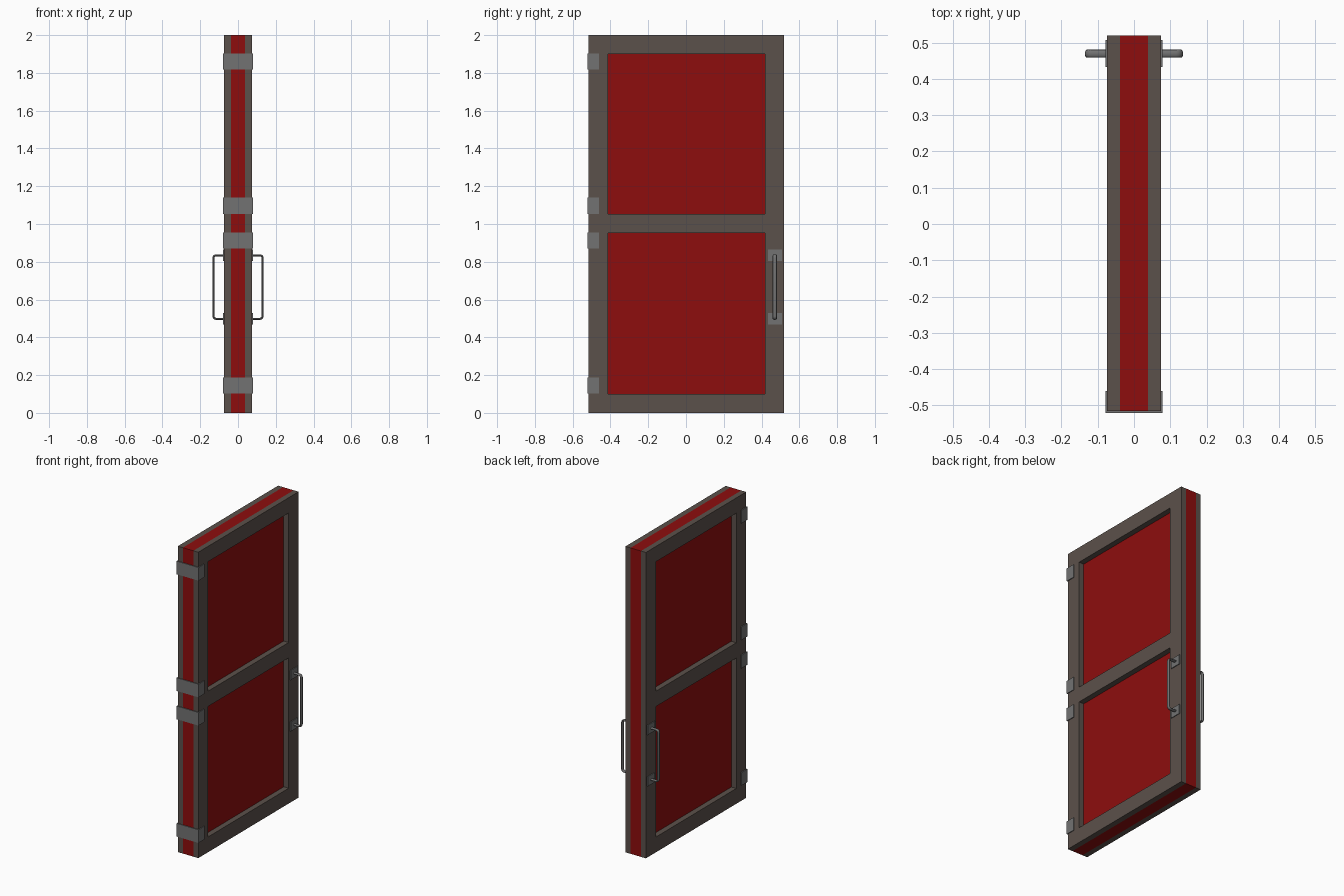
import bpy, bmesh, math
from mathutils import Vector

if "Cube" in bpy.data.objects:
    bpy.data.objects.remove(bpy.data.objects["Cube"], do_unlink=True)


def material(name, colour):
    m = bpy.data.materials.new(name)
    m.use_nodes = True
    m.diffuse_color = colour
    m.node_tree.nodes["Principled BSDF"].inputs["Base Color"].default_value = colour
    return m


RED = material("deep red", (0.27, 0.004, 0.004, 1))
BROWN = material("grey brown", (0.105, 0.082, 0.07, 1))
GREY = material("steel grey", (0.17, 0.17, 0.17, 1))


def finish(name, bm, mat):
    bmesh.ops.recalc_face_normals(bm, faces=bm.faces)
    mesh = bpy.data.meshes.new(name)
    bm.to_mesh(mesh)
    bm.free()
    mesh.materials.append(mat)
    ob = bpy.data.objects.new(name, mesh)
    bpy.context.collection.objects.link(ob)
    return ob


def add_box(bm, x, y, z):
    """Add a box spanning the given (low, high) ranges."""
    verts = bmesh.ops.create_cube(bm, size=1)["verts"]
    for v in verts:
        v.co = [r[0] + (c + 0.5) * (r[1] - r[0]) for c, r in zip(v.co, (x, y, z))]


def box(name, x, y, z, mat):
    bm = bmesh.new()
    add_box(bm, x, y, z)
    return finish(name, bm, mat)


CORE, FACE, CLAMP = 0.038, 0.074, 0.079
FRONT, BACK, STILE = -0.516, 0.52, 0.102
HANDLE_Y, REACH = 0.47, 0.13


def handle(name, side):
    """Bent pull bar with an oval section, swept along a rounded U."""
    low, high, bend = 0.498, 0.834, 0.014
    path = [(FACE, low)]
    for centre, start in ((low + bend, -90), (high - bend, 0)):
        for i in range(5):
            a = math.radians(start + i * 22.5)
            path.append((REACH - bend + bend * math.cos(a), centre + bend * math.sin(a)))
    path.append((FACE, high))
    pts = [Vector((side * x, HANDLE_Y, z)) for x, z in path]
    bm = bmesh.new()
    rings = []
    across = Vector((0, 1, 0))
    for i, p in enumerate(pts):
        tangent = (pts[min(i + 1, len(pts) - 1)] - pts[max(i - 1, 0)]).normalized()
        normal = tangent.cross(across)
        angles = [math.tau * k / 12 for k in range(12)]
        rings.append([bm.verts.new(p + normal * 0.0055 * math.cos(a) + across * 0.011 * math.sin(a))
                      for a in angles])
    for r, s in zip(rings, rings[1:]):
        for k in range(12):
            n = (k + 1) % 12
            bm.faces.new((r[k], r[n], s[n], s[k]))
    bm.faces.new(rings[0])
    bm.faces.new(rings[-1])
    ob = finish(name, bm, GREY)
    for poly in ob.data.polygons:
        poly.use_smooth = len(poly.vertices) == 4


# Door slab
box("door_core", (-CORE, CORE), (FRONT, BACK), (0, 2), RED)

# Frame, handle and mounting plates on both faces
for side, label in ((-1, "right"), (1, "left")):
    x = sorted((side * CORE, side * FACE))
    box(label + "_hinge_stile", x, (FRONT, FRONT + STILE), (0, 2), BROWN)
    box(label + "_handle_stile", x, (BACK - STILE, BACK), (0, 2), BROWN)
    for rail, z in (("bottom", 0), ("middle", 0.953), ("top", 1.9)):
        box(f"{label}_{rail}_rail", x, (FRONT + STILE, BACK - STILE), (z, z + 0.1), BROWN)
    handle(label + "_handle", side)
    for end, z in (("lower", 0.498), ("upper", 0.834)):
        box(f"{label}_{end}_handle_plate", sorted((side * FACE, side * CLAMP)),
            (HANDLE_Y - 0.037, HANDLE_Y + 0.037), (z - 0.031, z + 0.031), GREY)

# U-shaped hinge straps around the front edge
for i, z in enumerate((0.145, 0.912, 1.097, 1.86)):
    span = (z - 0.043, z + 0.043)
    bm = bmesh.new()
    add_box(bm, (-CLAMP, CLAMP), (FRONT - 0.005, FRONT), span)
    for side in (-1, 1):
        add_box(bm, sorted((side * FACE, side * CLAMP)), (FRONT, -0.46), span)
    finish(f"hinge_strap_{i + 1}", bm, GREY)
